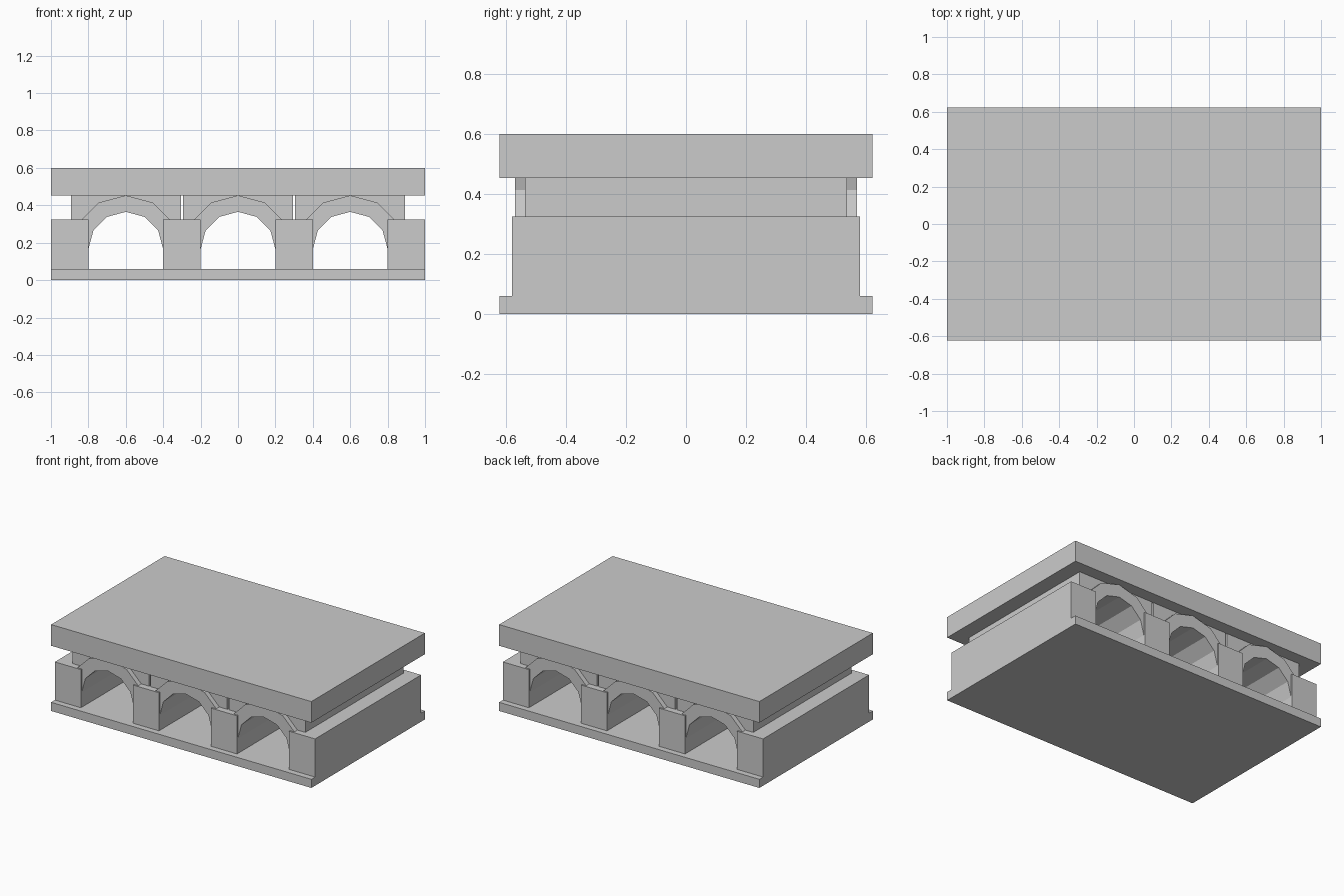
import bpy, bmesh
from math import sin, cos, pi

if "Cube" in bpy.data.objects:
    bpy.data.objects.remove(bpy.data.objects["Cube"])

SPRING, R_IN, R_OUT = 0.165, 0.2, 0.288   # arch springing height and radii
DECK_Z = SPRING + R_OUT                   # underside of the deck


def prism(name, profile, half_depth):
    """Extrude an x-z outline along y, centred on y = 0."""
    bm = bmesh.new()
    face = bm.faces.new([bm.verts.new((x, -half_depth, z)) for x, z in profile])
    new = bmesh.ops.extrude_face_region(bm, geom=[face])["geom"]
    verts = [g for g in new if isinstance(g, bmesh.types.BMVert)]
    bmesh.ops.translate(bm, verts=verts, vec=(0, 2 * half_depth, 0))
    bmesh.ops.recalc_face_normals(bm, faces=bm.faces)
    mesh = bpy.data.meshes.new(name)
    bm.to_mesh(mesh)
    bm.free()
    obj = bpy.data.objects.new(name, mesh)
    bpy.context.collection.objects.link(obj)
    return obj


def box(name, x0, x1, z0, z1, half_depth):
    return prism(name, [(x0, z0), (x1, z0), (x1, z1), (x0, z1)], half_depth)


def arc(cx, r, steps):
    """Points on a six-sided half circle."""
    return [(cx + r * cos(pi * i / 6), SPRING + r * sin(pi * i / 6)) for i in steps]


# Base slab and deck slab
box("base_slab", -1, 1, 0, 0.06, 0.623)
box("deck_slab", -1, 1, DECK_Z, 0.6, 0.623)

# Piers
for i, x in enumerate((-0.9, -0.3, 0.3, 0.9)):
    box(f"pier_{i + 1}", x - 0.1, x + 0.1, 0.06, 0.325, 0.582)

# Arch vaults with a slightly recessed spandrel fill on each side
for i, cx in enumerate((-0.6, 0, 0.6)):
    prism(f"arch_vault_{i + 1}",
          arc(cx, R_OUT, range(7)) + arc(cx, R_IN, range(6, -1, -1)), 0.572)
    for side, steps in ((1, (1, 2, 3)), (-1, (5, 4, 3))):
        curve = arc(cx, R_OUT, steps)
        edge = cx + side * 0.294
        label = "right" if side > 0 else "left"
        prism(f"spandrel_{label}_{i + 1}",
              curve + [(edge, DECK_Z), (edge, curve[0][1])], 0.538)
